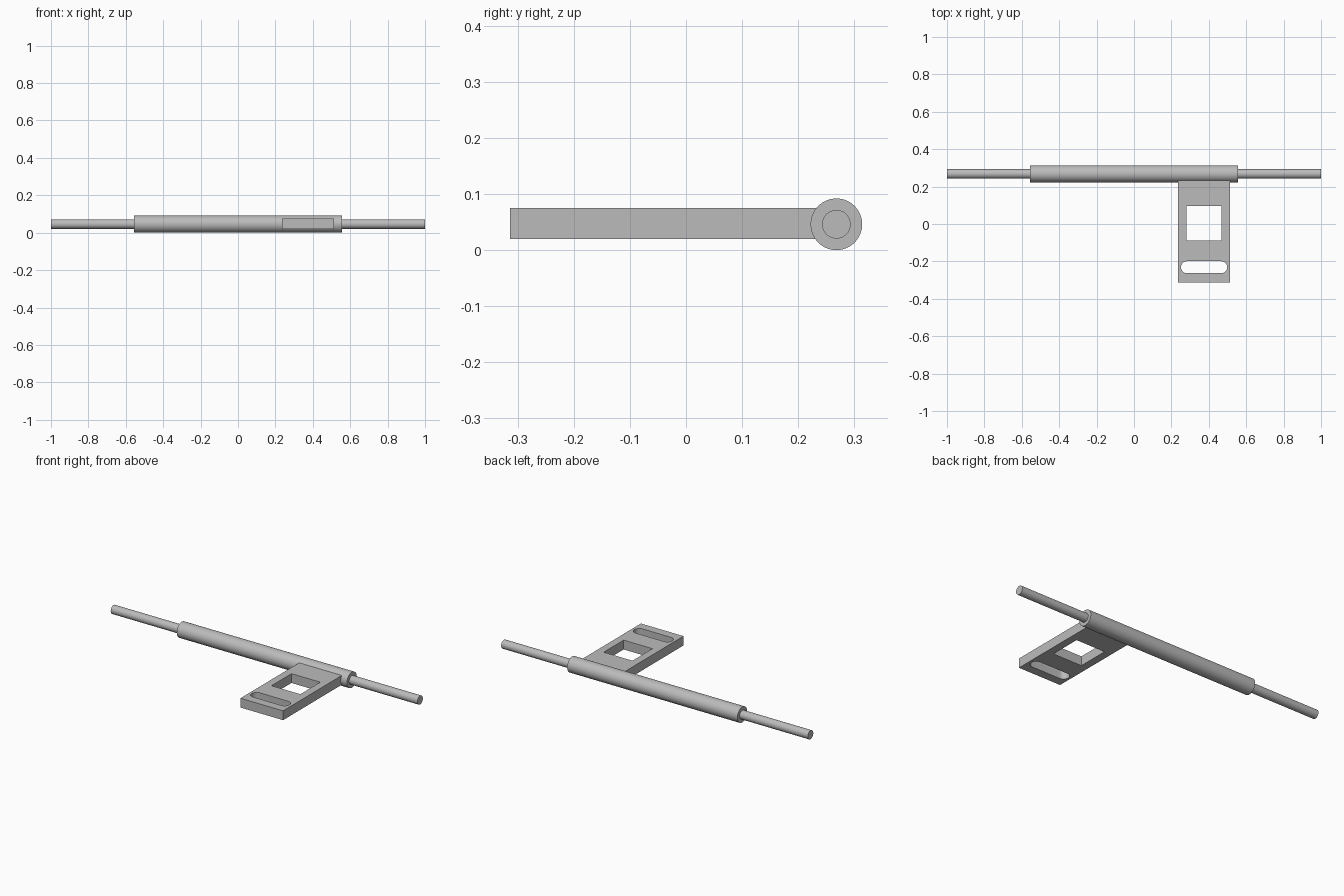
import bpy
from math import pi, cos, sin, radians

cube = bpy.data.objects.get("Cube")
if cube:
    bpy.data.objects.remove(cube)

# Material
steel = bpy.data.materials.new("grey steel")
steel.use_nodes = True
GREY = (0.5, 0.5, 0.5, 1)
steel.diffuse_color = GREY
steel.node_tree.nodes["Principled BSDF"].inputs["Base Color"].default_value = GREY

AXIS_Y, AXIS_Z = 0.268, 0.046


def finish(obj, name):
    obj.name = name
    obj.data.name = name
    obj.data.materials.clear()
    obj.data.materials.append(steel)
    bpy.ops.object.select_all(action="DESELECT")
    obj.select_set(True)
    bpy.context.view_layer.objects.active = obj
    bpy.ops.object.shade_smooth_by_angle(angle=radians(30))


def bar(name, radius, length):
    bpy.ops.mesh.primitive_cylinder_add(
        vertices=64, radius=radius, depth=length,
        location=(0, AXIS_Y, AXIS_Z), rotation=(0, pi / 2, 0))
    finish(bpy.context.object, name)


def rectangle(x0, x1, y0, y1):
    return [(x0, y0), (x1, y0), (x1, y1), (x0, y1)]


def slot(x0, x1, y, r, steps=16):
    right = [(x1 - r + r * cos(a), y + r * sin(a))
             for a in (pi * i / steps - pi / 2 for i in range(steps + 1))]
    left = [(x0 + x1 - px, 2 * y - py) for px, py in right]
    return right + left


# Shaft and the thicker sleeve around it
bar("shaft", 0.0255, 2.0)
bar("sleeve", 0.046, 1.11)

# Flat arm: outline with a square window and a rounded slot, extruded
outlines = [
    rectangle(0.236, 0.514, -0.314, 0.24),
    rectangle(0.281, 0.469, -0.089, 0.097),
    slot(0.251, 0.498, -0.231, 0.032),
]
curve = bpy.data.curves.new("arm_profile", "CURVE")
curve.dimensions = "2D"
curve.fill_mode = "BOTH"
curve.extrude = 0.0275
for points in outlines:
    spline = curve.splines.new("POLY")
    spline.points.add(len(points) - 1)
    for point, (x, y) in zip(spline.points, points):
        point.co = (x, y, 0, 1)
    spline.use_cyclic_u = True

arm = bpy.data.objects.new("arm_plate", curve)
arm.location.z = 0.0475
bpy.context.collection.objects.link(arm)
bpy.ops.object.select_all(action="DESELECT")
arm.select_set(True)
bpy.context.view_layer.objects.active = arm
bpy.ops.object.convert(target="MESH")
finish(bpy.context.object, "arm_plate")
